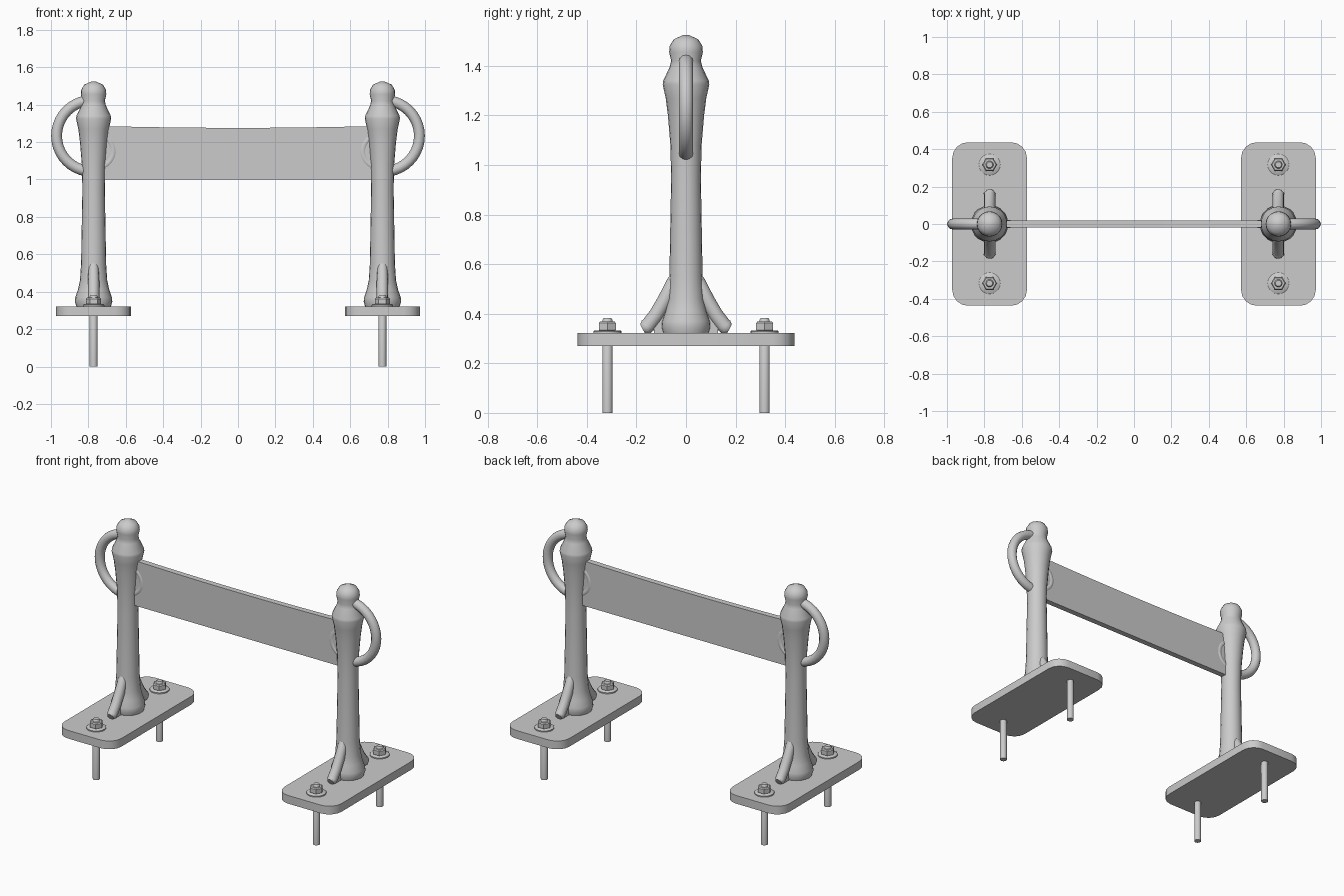
import bpy
import bmesh
from math import sin, cos, pi, radians
from mathutils import Vector

if "Cube" in bpy.data.objects:
    bpy.data.objects.remove(bpy.data.objects["Cube"], do_unlink=True)

GREY = (0.6, 0.6, 0.6, 1)
metal = bpy.data.materials.new("grey metal")
metal.use_nodes = True
metal.diffuse_color = GREY
metal.node_tree.nodes["Principled BSDF"].inputs["Base Color"].default_value = GREY

POST_X = 0.772
PLATE_TOP = 0.322


def finish(obj, angle=40):
    obj.data.materials.clear()
    obj.data.materials.append(metal)
    bpy.ops.object.select_all(action="DESELECT")
    obj.select_set(True)
    bpy.context.view_layer.objects.active = obj
    bpy.ops.object.shade_smooth_by_angle(angle=radians(angle))
    return obj


def from_bmesh(name, bm, location=(0, 0, 0), angle=40):
    bmesh.ops.recalc_face_normals(bm, faces=bm.faces)
    mesh = bpy.data.meshes.new(name)
    bm.to_mesh(mesh)
    bm.free()
    obj = bpy.data.objects.new(name, mesh)
    obj.location = location
    bpy.context.collection.objects.link(obj)
    return finish(obj, angle)


def lathe(name, profile, location, sides=20, angle=40):
    """Closed solid turned around z from (radius, height) pairs."""
    bm = bmesh.new()
    rings = [[bm.verts.new((r * cos(2 * pi * i / sides), r * sin(2 * pi * i / sides), z))
              for i in range(sides)] for r, z in profile]
    for a, b in zip(rings, rings[1:]):
        for i in range(sides):
            j = (i + 1) % sides
            bm.faces.new((a[i], a[j], b[j], b[i]))
    bm.faces.new(rings[0][::-1])
    bm.faces.new(rings[-1])
    return from_bmesh(name, bm, location, angle)


def extrude_outline(name, outline, depth, location=(0, 0, 0)):
    bm = bmesh.new()
    face = bm.faces.new([bm.verts.new(p) for p in outline])
    top = bmesh.ops.extrude_face_region(bm, geom=[face])["geom"]
    moved = [v for v in top if isinstance(v, bmesh.types.BMVert)]
    bmesh.ops.translate(bm, verts=moved, vec=depth)
    return from_bmesh(name, bm, location, 30)


def tube(name, points, radius, scales=None):
    """Round bar along a path, capped at both ends."""
    curve = bpy.data.curves.new(name, "CURVE")
    curve.dimensions = "3D"
    curve.bevel_depth = radius
    curve.bevel_resolution = 4
    curve.use_fill_caps = True
    spline = curve.splines.new("POLY")
    spline.points.add(len(points) - 1)
    for i, p in enumerate(points):
        spline.points[i].co = (*p, 1)
        spline.points[i].radius = scales[i] if scales else 1
    obj = bpy.data.objects.new(name, curve)
    bpy.context.collection.objects.link(obj)
    bpy.ops.object.select_all(action="DESELECT")
    obj.select_set(True)
    bpy.context.view_layer.objects.active = obj
    bpy.ops.object.convert(target="MESH")
    return finish(bpy.context.view_layer.objects.active, 50)


def half_ring(name, x, z, radius, thickness, direction):
    """Half circle in the xz plane that bulges toward the given x direction."""
    steps = [pi * i / 20 - pi / 2 for i in range(21)]
    return tube(name, [(x + direction * radius * cos(a), 0, z + radius * sin(a))
                       for a in steps], thickness)


# Post outline from flared foot to knob
post_profile = [(0.092, 0.32), (0.1, 0.345), (0.098, 0.37), (0.084, 0.41), (0.073, 0.46),
                (0.067, 0.55), (0.06, 0.95), (0.063, 1.08), (0.073, 1.2), (0.082, 1.27),
                (0.094, 1.325), (0.092, 1.34), (0.066, 1.395), (0.06, 1.42), (0.068, 1.455),
                (0.066, 1.48), (0.05, 1.507), (0.012, 1.524)]

# Rounded plate outline
half_x, half_y, corner = 0.2, 0.437, 0.085
plate_outline = []
for k, (sx, sy) in enumerate([(1, 1), (-1, 1), (-1, -1), (1, -1)]):
    for i in range(5):
        a = pi / 2 * (k + i / 4)
        plate_outline.append((sx * (half_x - corner) + corner * cos(a),
                              sy * (half_y - corner) + corner * sin(a), 0))

for side, s in (("left", 1), ("right", -1)):
    x = s * POST_X
    extrude_outline(side + "_base_plate", plate_outline, (0, 0, 0.052), (x, 0, 0.27))
    lathe(side + "_post", post_profile, (x, 0, 0), angle=60)

    # Rings either side of the post
    half_ring(side + "_outer_ring", s * 0.78, 1.233, 0.19, 0.029, s)
    half_ring(side + "_inner_ring", s * 0.752, 1.15, 0.085, 0.022, -s)

    for end, e in (("back", 1), ("front", -1)):
        label = f"{side}_{end}_"
        # Splayed brace with a collared tip
        tube(label + "brace", [(x, e * 0.03, 0.575), (x, e * 0.05, 0.53), (x, e * 0.085, 0.455),
                               (x, e * 0.12, 0.395), (x, e * 0.155, 0.35)],
             0.032, [0.5, 0.85, 0.95, 0.95, 0.95])
        tube(label + "brace_tip", [(x, e * 0.15, 0.354), (x, e * 0.162, 0.345),
                                   (x, e * 0.175, 0.338)], 0.03, [0.95, 1.05, 0.7])
        # Web between brace and post
        extrude_outline(label + "brace_web", [(-0.015, e * 0.02, 0.32), (-0.015, e * 0.13, 0.32),
                                              (-0.015, e * 0.13, 0.37), (-0.015, e * 0.02, 0.54)],
                        (0.03, 0, 0), (x, 0, 0))
        # Anchor bolt
        y = e * 0.317
        lathe(label + "bolt", [(0.021, 0), (0.021, 0.375), (0.016, 0.382)], (x, y, 0), 14)
        lathe(label + "washer", [(0.057, 0), (0.057, 0.007), (0.052, 0.011)],
              (x, y, PLATE_TOP), 20)
        lathe(label + "nut", [(0.036, 0), (0.04, 0.006), (0.04, 0.032), (0.034, 0.038)],
              (x, y, PLATE_TOP + 0.008), 6, 20)

# Cross board with a slight dip along its top edge
board_end = POST_X - 0.03
board = [(-board_end, -0.018, 1.0), (board_end, -0.018, 1.0)]
for i in range(13):
    t = 1 - i / 6
    board.append((t * board_end, -0.018, 1.276 + 0.01 * t * t))
extrude_outline("cross_board", board, (0, 0.036, 0))
